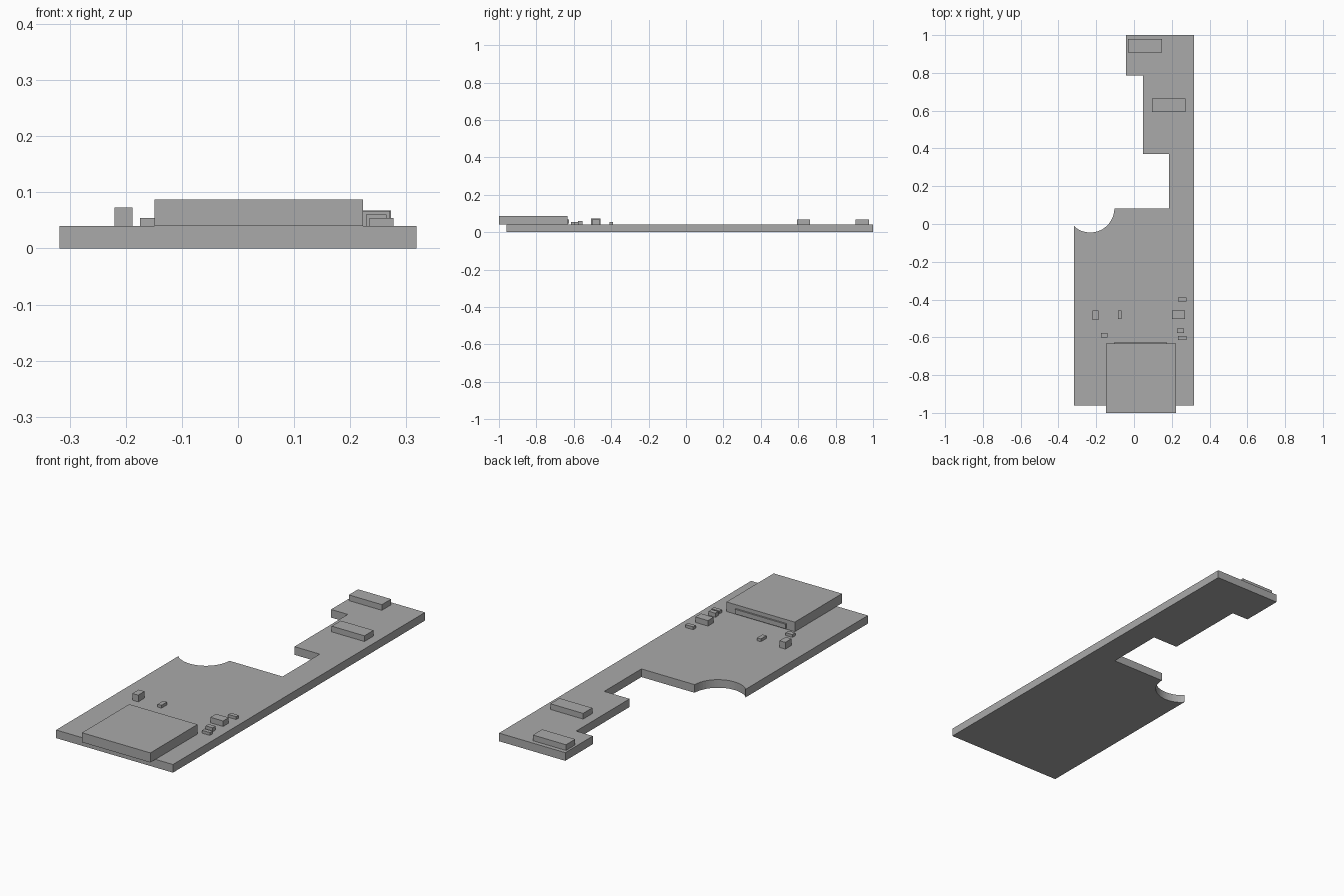
import bpy
import bmesh
from math import cos, sin, radians

cube = bpy.data.objects.get("Cube")
if cube:
    bpy.data.objects.remove(cube, do_unlink=True)

# One plain grey for everything
grey = bpy.data.materials.new("plain_grey")
grey.use_nodes = True
colour = (0.4, 0.4, 0.4, 1)
grey.diffuse_color = colour
grey.node_tree.nodes["Principled BSDF"].inputs["Base Color"].default_value = colour

BOARD_TOP = 0.04


def prism(name, outline, z0, z1):
    """Extrude a flat outline from z0 up to z1."""
    bm = bmesh.new()
    base = bm.faces.new([bm.verts.new((x, y, z0)) for x, y in outline])
    top = bmesh.ops.extrude_face_region(bm, geom=[base])["geom"]
    verts = [v for v in top if isinstance(v, bmesh.types.BMVert)]
    bmesh.ops.translate(bm, verts=verts, vec=(0, 0, z1 - z0))
    bmesh.ops.recalc_face_normals(bm, faces=bm.faces)
    mesh = bpy.data.meshes.new(name)
    bm.to_mesh(mesh)
    bm.free()
    mesh.materials.append(grey)
    obj = bpy.data.objects.new(name, mesh)
    bpy.context.collection.objects.link(obj)
    return obj


def block(name, x0, x1, y0, y1, top, bottom=BOARD_TOP):
    return prism(name, [(x0, y0), (x1, y0), (x1, y1), (x0, y1)], bottom, top)


# Circuit board with stepped arm and round bite
SIDE, FRONT = 0.318, -0.96
bite = [(-0.232 + 0.128 * cos(radians(a)), 0.083 + 0.128 * sin(radians(a)))
        for a in range(-6, -132, -6)]
outline = [(-SIDE, FRONT), (SIDE, FRONT), (SIDE, 1), (-0.043, 1),
           (-0.043, 0.785), (0.048, 0.785), (0.048, 0.37), (0.186, 0.37),
           (0.186, 0.081), (-0.104, 0.081)] + bite + [(-SIDE, -0.008)]
prism("circuit_board", outline, 0, BOARD_TOP)

# Card connector overhanging the front edge, with its rear contact strip
block("connector_body", -0.149, 0.223, -1, -0.633, 0.087)
block("connector_rear_strip", -0.104, 0.172, -0.634, -0.625, 0.068, 0.045)

# Sockets on the arm
block("rear_socket", -0.032, 0.148, 0.907, 0.979, 0.068)
block("arm_socket", 0.095, 0.273, 0.593, 0.664, 0.068)

# Small surface parts
block("right_tall_chip", -0.22, -0.188, -0.507, -0.458, 0.073)
block("right_small_chip", -0.086, -0.065, -0.502, -0.459, 0.054)
block("connector_side_chip", -0.175, -0.139, -0.6, -0.577, 0.054)
block("left_wide_chip", 0.202, 0.271, -0.503, -0.459, 0.067)
block("left_mid_chip", 0.228, 0.265, -0.577, -0.554, 0.06)
for name, y in (("left_front_chip", -0.604), ("left_rear_chip", -0.4)):
    block(name, 0.234, 0.277, y - 0.01, y + 0.01, 0.054)
